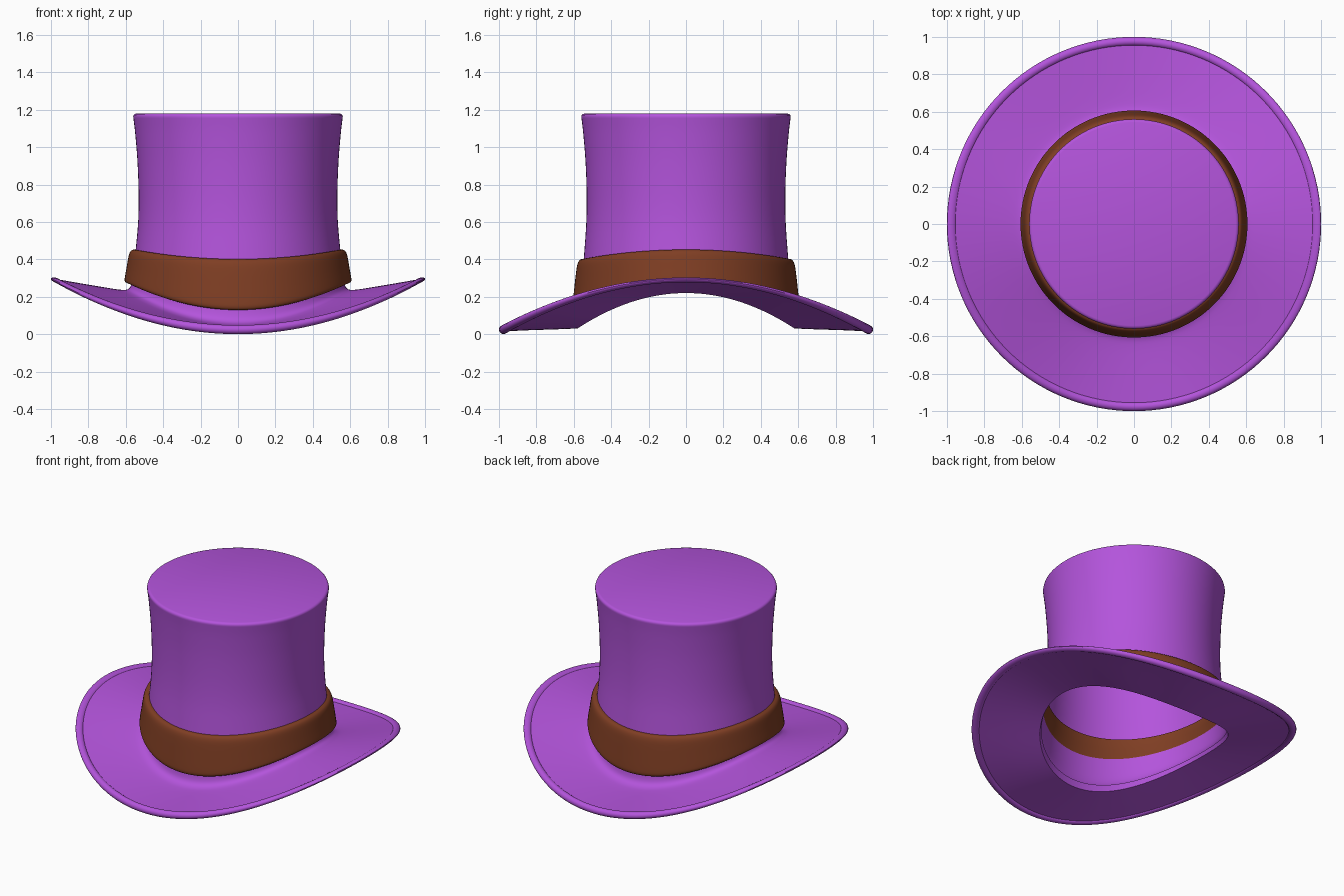
import bpy, bmesh, math

if "Cube" in bpy.data.objects:
    bpy.data.objects.remove(bpy.data.objects["Cube"])

SEG = 128


def material(name, rgb):
    m = bpy.data.materials.new(name)
    m.diffuse_color = (*rgb, 1)
    m.use_nodes = True
    m.node_tree.nodes["Principled BSDF"].inputs["Base Color"].default_value = m.diffuse_color
    return m


purple = material("purple felt", (0.456, 0.089, 0.716))
brown = material("brown leather", (0.212, 0.048, 0.017))


def lift(r, z):
    # how far the sides (x direction) are bent upward
    return 0.205 * max(0, 1 - z / 0.8) ** 2 + 0.19 * max(0, r - 0.59)


def smooth_path(pts, n=4):
    # Catmull-Rom through the points
    p = [pts[0]] + pts + [pts[-1]]
    out = []
    for i in range(1, len(p) - 2):
        a, b, c, d = p[i - 1:i + 3]
        for k in range(n):
            t = k / n
            out.append(tuple(0.5 * (2 * b[j] + (c[j] - a[j]) * t
                       + (2 * a[j] - 5 * b[j] + 4 * c[j] - d[j]) * t * t
                       + (3 * b[j] - a[j] - 3 * c[j] + d[j]) * t ** 3) for j in (0, 1)))
    return out + [pts[-1]]


def revolve(name, profile, mat, closed=False, cap=False):
    bm = bmesh.new()
    rings = []
    for r, z in profile:
        ring = []
        for i in range(SEG):
            a = 2 * math.pi * i / SEG
            ring.append(bm.verts.new((r * math.cos(a), r * math.sin(a),
                                      z + lift(r, z) * math.cos(a) ** 2)))
        rings.append(ring)
    pairs = list(zip(rings, rings[1:]))
    if closed:
        pairs.append((rings[-1], rings[0]))
    for lo, hi in pairs:
        for i in range(SEG):
            j = (i + 1) % SEG
            bm.faces.new((lo[i], lo[j], hi[j], hi[i]))
    if cap:
        bm.faces.new(rings[-1])
    me = bpy.data.meshes.new(name)
    bm.to_mesh(me)
    bm.free()
    me.materials.append(mat)
    ob = bpy.data.objects.new(name, me)
    bpy.context.collection.objects.link(ob)
    bpy.ops.object.select_all(action='DESELECT')
    ob.select_set(True)
    bpy.context.view_layer.objects.active = ob
    bpy.ops.object.shade_smooth_by_angle(angle=math.radians(35))
    return ob


# crown and brim: underside lip, underside, top of brim, fillet, flared wall
underside = [(0.570, 0.075), (0.580, 0.031), (0.70, 0.026), (0.83, 0.022), (0.96, 0.016)]
brim_top = [(0.96, 0.036), (0.86, 0.039), (0.75, 0.043), (0.66, 0.048), (0.615, 0.055),
            (0.587, 0.072), (0.573, 0.105), (0.565, 0.17), (0.555, 0.30), (0.543, 0.45),
            (0.533, 0.60), (0.531, 0.75), (0.537, 0.92), (0.549, 1.07), (0.559, 1.155)]
crown_edge = [(0.560, 1.163), (0.558, 1.171), (0.552, 1.177), (0.543, 1.180)]
revolve("crown_and_brim", underside + smooth_path(brim_top) + crown_edge, purple, cap=True)

# rolled edge of the brim
tube = [(0.976 + 0.024 * math.cos(2 * math.pi * k / 16),
         0.025 + 0.024 * math.sin(2 * math.pi * k / 16)) for k in range(16)]
revolve("brim_rolled_edge", tube, purple, closed=True)

# hat band, its upper inside edge tucked through the crown wall
outer = [(0.588, 0.130), (0.600, 0.134), (0.606, 0.148), (0.605, 0.175), (0.597, 0.25),
         (0.588, 0.33), (0.581, 0.372), (0.571, 0.394), (0.558, 0.402)]
inner = [(0.535, 0.400), (0.538, 0.33), (0.562, 0.25), (0.574, 0.135)]
revolve("hat_band", smooth_path(outer, 3) + inner, brown, closed=True)
